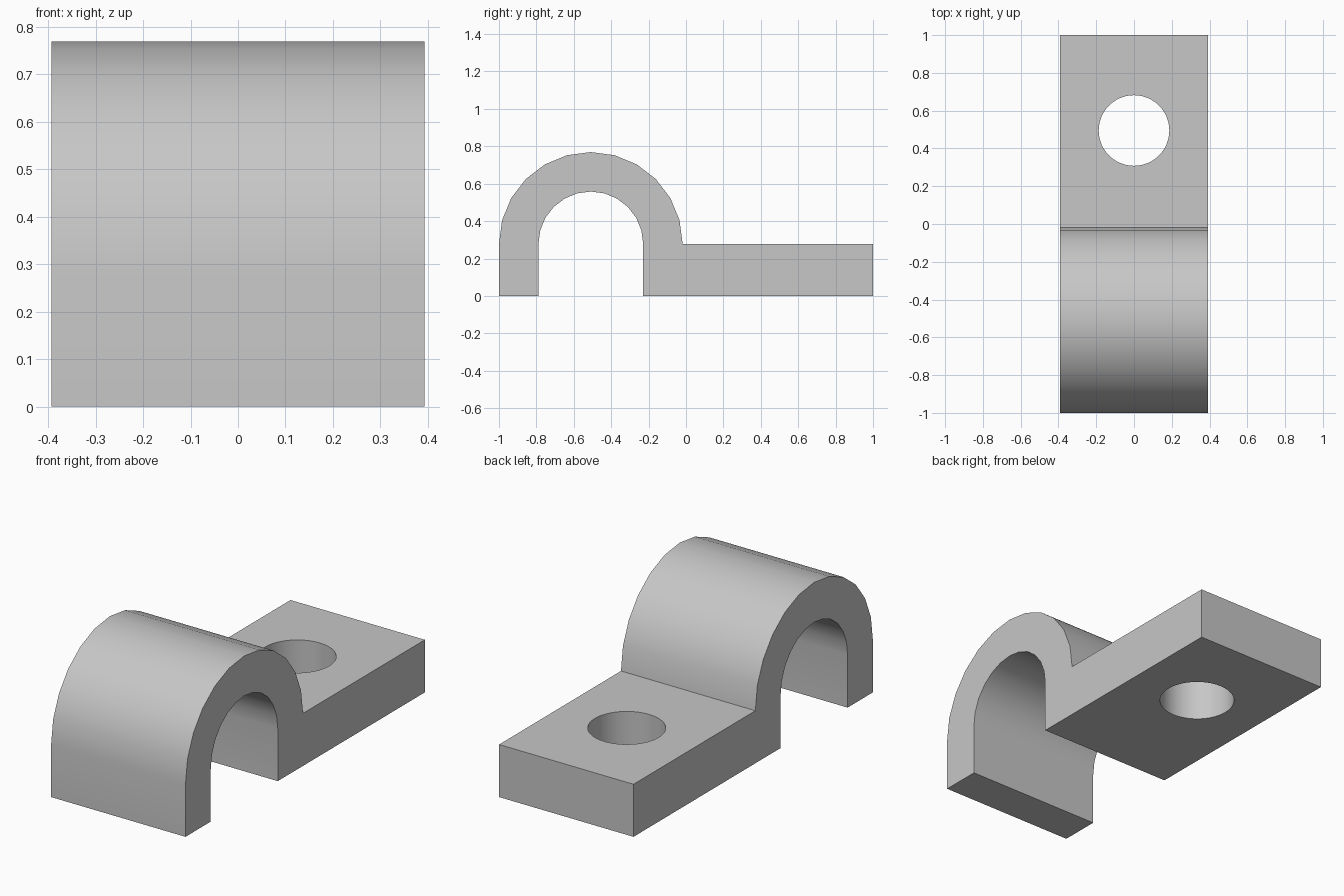
import bpy
import bmesh
from math import cos, sin, pi, radians

cube = bpy.data.objects.get("Cube")
if cube:
    bpy.data.objects.remove(cube, do_unlink=True)

HALF_WIDTH = 0.393
ARCH_Y, ARCH_Z = -0.509, 0.278
OUTER_R, INNER_R = 0.491, 0.28
HOLE_Y, HOLE_R = 0.495, 0.187
ARC_STEPS = 12

grey = bpy.data.materials.new("light grey")
grey.use_nodes = True
colour = (0.57, 0.57, 0.57, 1)
grey.diffuse_color = colour
grey.node_tree.nodes["Principled BSDF"].inputs["Base Color"].default_value = colour


def half_circle(radius):
    """Points over the arch, from the front to the back."""
    angles = [pi - pi * i / ARC_STEPS for i in range(ARC_STEPS + 1)]
    return [(ARCH_Y + radius * cos(a), ARCH_Z + radius * sin(a)) for a in angles]


# Side profile: outer arch, flat tab, inner arch
profile = [(ARCH_Y - OUTER_R, 0)]
profile += half_circle(OUTER_R)
profile += [(1, ARCH_Z), (1, 0), (ARCH_Y + INNER_R, 0)]
profile += reversed(half_circle(INNER_R))
profile += [(ARCH_Y - INNER_R, 0)]

# Clamp body: the profile extruded across the width
bm = bmesh.new()
face = bm.faces.new([bm.verts.new((-HALF_WIDTH, y, z)) for y, z in profile])
extruded = bmesh.ops.extrude_face_region(bm, geom=[face])["geom"]
verts = [g for g in extruded if isinstance(g, bmesh.types.BMVert)]
bmesh.ops.translate(bm, verts=verts, vec=(2 * HALF_WIDTH, 0, 0))
bmesh.ops.recalc_face_normals(bm, faces=bm.faces)
mesh = bpy.data.meshes.new("clamp_body")
bm.to_mesh(mesh)
bm.free()
mesh.materials.append(grey)
clamp = bpy.data.objects.new("clamp_body", mesh)
bpy.context.collection.objects.link(clamp)

# Screw hole through the tab
bpy.ops.mesh.primitive_cylinder_add(vertices=48, radius=HOLE_R, depth=1,
                                    location=(0, HOLE_Y, ARCH_Z / 2))
cutter = bpy.context.object
cutter.name = "hole_cutter"
cutter.hide_render = True
cutter.data.materials.append(grey)

hole = clamp.modifiers.new("screw_hole", 'BOOLEAN')
hole.operation = 'DIFFERENCE'
hole.solver = 'EXACT'
hole.object = cutter

bpy.ops.object.select_all(action='DESELECT')
clamp.select_set(True)
bpy.context.view_layer.objects.active = clamp
bpy.ops.object.modifier_apply(modifier=hole.name)
bpy.data.objects.remove(cutter, do_unlink=True)

# Smooth curved walls, sharp edges elsewhere
bpy.ops.object.shade_smooth_by_angle(angle=radians(30))
